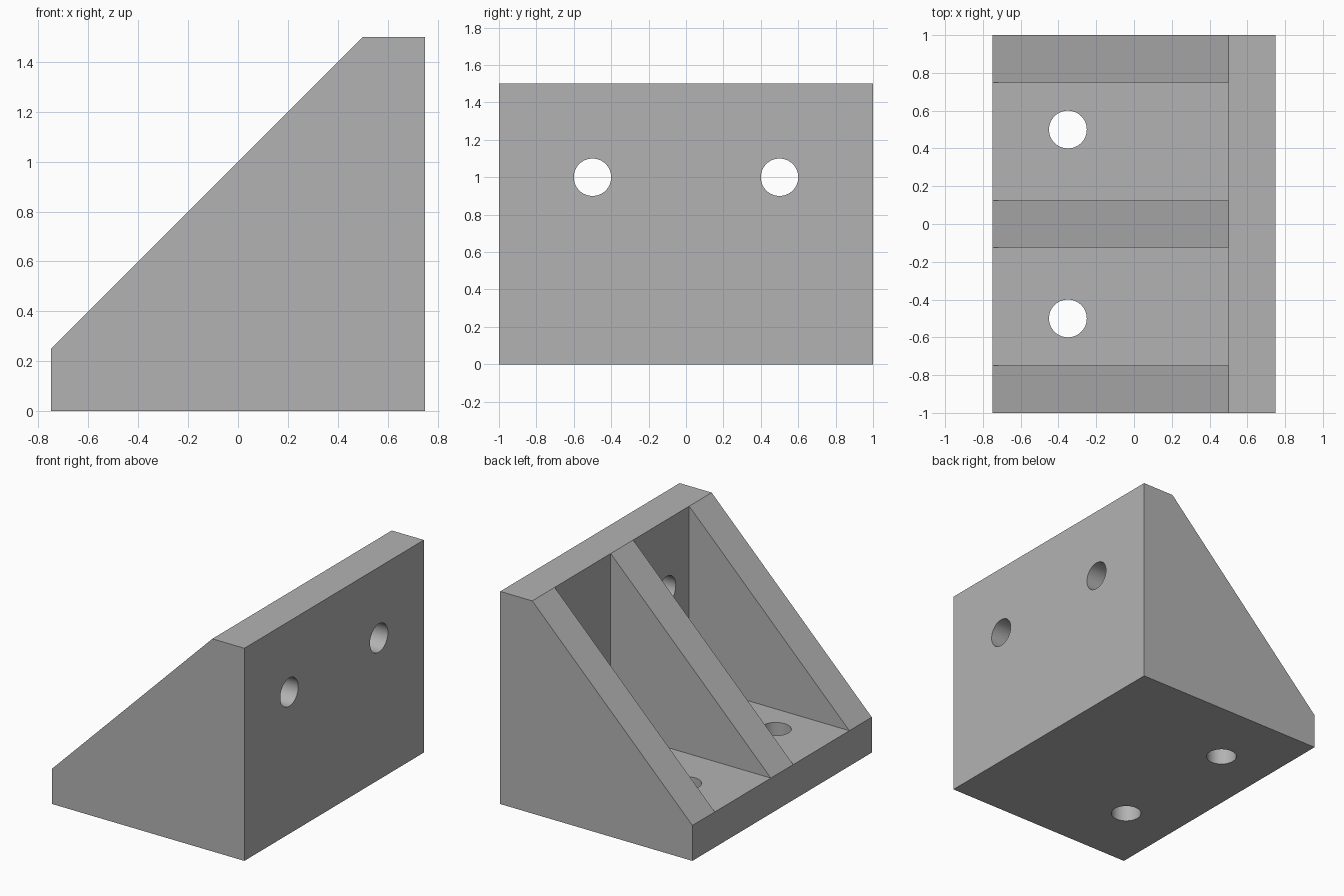
import bpy
import bmesh
from math import pi
from mathutils import Matrix, Vector

cube = bpy.data.objects.get("Cube")
if cube:
    bpy.data.objects.remove(cube, do_unlink=True)

HALF_WIDTH = 1.0
THICK = 0.25       # thickness of base, wall and ribs
HOLE_RADIUS = 0.1

grey = bpy.data.materials.new("plain_grey")
grey.use_nodes = True
colour = (0.45, 0.45, 0.45, 1)
grey.diffuse_color = colour
grey.node_tree.nodes["Principled BSDF"].inputs["Base Color"].default_value = colour


def add_object(name, bm):
    bmesh.ops.recalc_face_normals(bm, faces=bm.faces)
    mesh = bpy.data.meshes.new(name)
    bm.to_mesh(mesh)
    bm.free()
    mesh.materials.append(grey)
    obj = bpy.data.objects.new(name, mesh)
    bpy.context.collection.objects.link(obj)
    return obj


def prism(name, profile, y0, y1):
    """Extrude an x-z outline along y."""
    bm = bmesh.new()
    face = bm.faces.new([bm.verts.new((x, y0, z)) for x, z in profile])
    new = bmesh.ops.extrude_face_region(bm, geom=[face])["geom"]
    verts = [v for v in new if isinstance(v, bmesh.types.BMVert)]
    bmesh.ops.translate(bm, verts=verts, vec=(0, y1 - y0, 0))
    return add_object(name, bm)


def hole(name, centre, rotation):
    bm = bmesh.new()
    bmesh.ops.create_cone(bm, cap_ends=True, segments=64, radius1=HOLE_RADIUS,
                          radius2=HOLE_RADIUS, depth=2 * THICK,
                          matrix=Matrix.Translation(Vector(centre)) @ rotation)
    return add_object(name, bm)


# Solid wedge with a blunt toe and a flat top
bracket = prism("ribbed_angle_bracket",
                [(-0.75, 0), (0.75, 0), (0.75, 1.5), (0.5, 1.5), (-0.75, THICK)],
                -HALF_WIDTH, HALF_WIDTH)

# Two pockets leave three ribs; each side also gets a base hole and a wall hole
cutters = []
for side in (-1, 1):
    y0, y1 = sorted((side * THICK / 2, side * (HALF_WIDTH - THICK)))
    cutters.append(prism("pocket_cutter",
                         [(-1, THICK), (0.5, THICK), (0.5, 1.75), (-1, 1.75)], y0, y1))
    cutters.append(hole("base_hole_cutter", (-0.35, side * 0.5, THICK / 2), Matrix()))
    cutters.append(hole("wall_hole_cutter", (0.625, side * 0.5, 1.0),
                        Matrix.Rotation(pi / 2, 4, "Y")))

bpy.context.view_layer.objects.active = bracket
for cutter in cutters:
    cutter.hide_render = True
    cut = bracket.modifiers.new(cutter.name, "BOOLEAN")
    cut.operation = "DIFFERENCE"
    cut.solver = "EXACT"
    cut.object = cutter
    bpy.ops.object.modifier_apply(modifier=cut.name)
    bpy.data.objects.remove(cutter, do_unlink=True)

# Smooth hole walls, crisp edges elsewhere
bracket.select_set(True)
bpy.ops.object.shade_smooth_by_angle()
